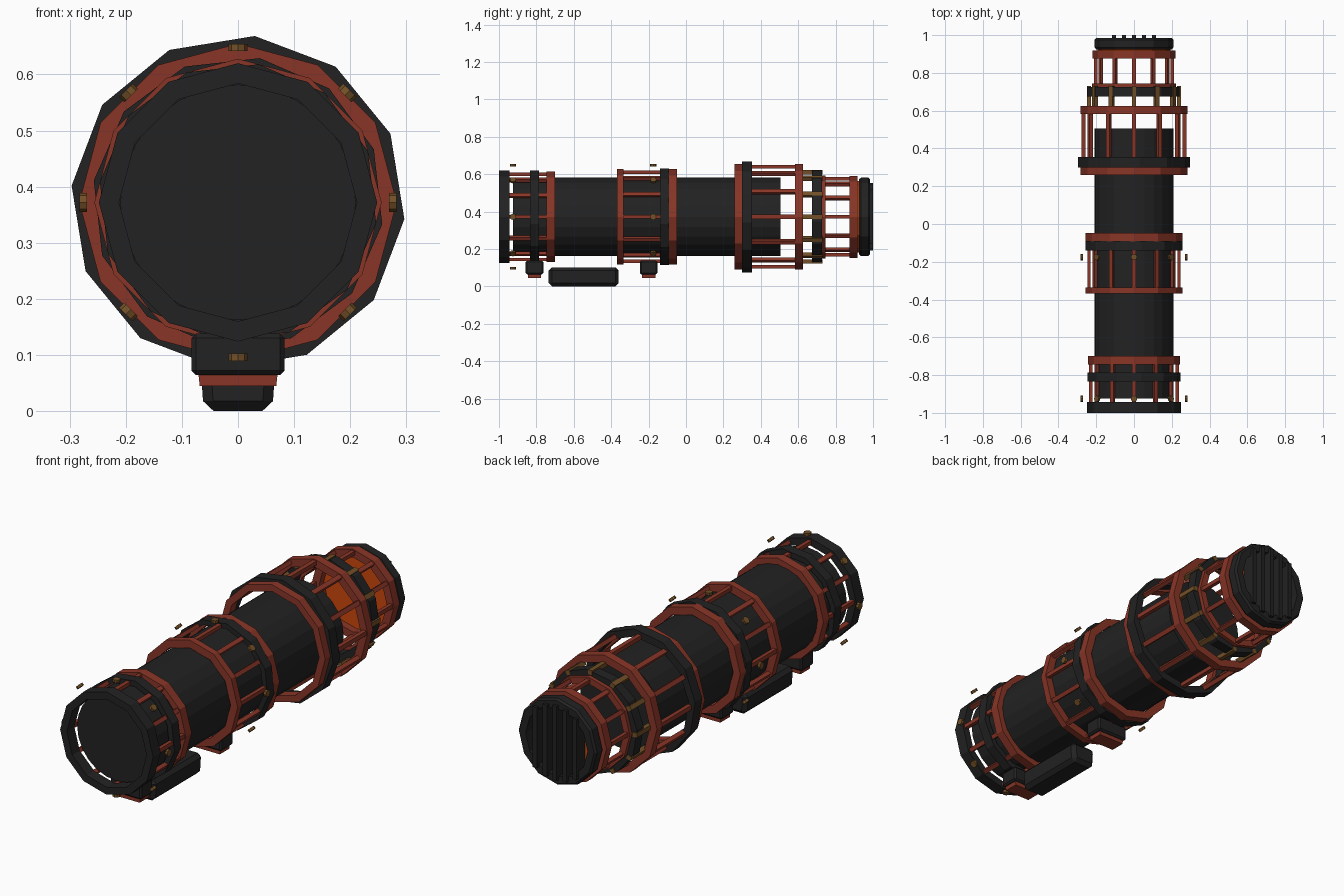
import bpy, bmesh, math
from mathutils import Matrix, Vector

if "Cube" in bpy.data.objects:
    bpy.data.objects.remove(bpy.data.objects["Cube"])

CZ = 0.372  # height of the barrel axis

def mat(name, col):
    m = bpy.data.materials.new(name)
    m.diffuse_color = (*col, 1)
    m.use_nodes = True
    m.node_tree.nodes["Principled BSDF"].inputs["Base Color"].default_value = m.diffuse_color
    return m

BLACK = mat("charcoal black", (0.016, 0.016, 0.016))
RED = mat("rust red", (0.25, 0.036, 0.02))
BRASS = mat("dark brass", (0.17, 0.08, 0.02))
GLOW = mat("glowing orange", (0.6, 0.065, 0.004))

def finish(bm, name, material):
    bmesh.ops.recalc_face_normals(bm, faces=bm.faces)
    me = bpy.data.meshes.new(name)
    bm.to_mesh(me)
    bm.free()
    me.materials.append(material)
    ob = bpy.data.objects.new(name, me)
    bpy.context.collection.objects.link(ob)
    return ob

def lathe(name, profile, sides, material, closed, turn=0.0):
    """Sweep (radius, y) points around the barrel axis."""
    bm = bmesh.new()
    loops = []
    for i in range(sides):
        a = 2 * math.pi * i / sides + turn
        loops.append([bm.verts.new((r * math.sin(a), y, CZ + r * math.cos(a))) for r, y in profile])
    n = len(profile)
    for i in range(sides):
        p, q = loops[i], loops[(i + 1) % sides]
        for j in range(n if closed else n - 1):
            k = (j + 1) % n
            bm.faces.new((p[j], p[k], q[k], q[j]))
    if not closed:
        bm.faces.new([l[0] for l in loops])
        bm.faces.new([l[-1] for l in loops])
    return finish(bm, name, material)

def ring(name, y0, y1, ro, ri, material, sides=12, turn=0.0):
    return lathe(name, [(ri, y0), (ro, y0), (ro, y1), (ri, y1)], sides, material, True, turn)

def bars(name, y0, y1, r, w, t, material, count=12, turn=0.0):
    """Ring of straight bars running along the barrel."""
    bm = bmesh.new()
    for i in range(count):
        a = 2 * math.pi * i / count + turn
        m = (Matrix.Translation((0, (y0 + y1) / 2, CZ)) @ Matrix.Rotation(a, 4, 'Y')
             @ Matrix.Translation((0, 0, r)) @ Matrix.Diagonal((w, y1 - y0, t, 1)))
        bmesh.ops.create_cube(bm, size=1, matrix=m)
    return finish(bm, name, material)

def box(name, x, y0, y1, z0, z1, material, bevel=0.0, taper=1.0):
    bm = bmesh.new()
    bmesh.ops.create_cube(bm, size=1)
    for v in bm.verts:
        s = taper if v.co.z < 0 else 1
        v.co = Vector((v.co.x * x * s, (y0 + y1) / 2 + v.co.y * (y1 - y0),
                       (z0 + z1) / 2 + v.co.z * (z1 - z0)))
    if bevel:
        bmesh.ops.bevel(bm, geom=bm.edges[:], offset=bevel, segments=1, affect='EDGES')
    return finish(bm, name, material)

# main barrel
lathe("barrel_body", [(0.21, -0.925), (0.21, 0.505)], 24, BLACK, False)

# front cage
ring("front_rim", -1.0, -0.943, 0.248, 0.212, BLACK)
bars("front_cage_bars", -0.95, -0.71, 0.228, 0.02, 0.018, RED)
ring("front_black_band", -0.835, -0.785, 0.249, 0.222, BLACK, turn=0.15)
ring("front_red_band", -0.745, -0.70, 0.243, 0.212, RED)

# middle cage
ring("middle_red_band_a", -0.368, -0.335, 0.256, 0.218, RED)
bars("middle_cage_bars", -0.345, -0.08, 0.238, 0.02, 0.018, RED)
ring("middle_black_band", -0.14, -0.09, 0.26, 0.235, BLACK, turn=0.15)
ring("middle_red_band_b", -0.092, -0.048, 0.256, 0.218, RED)

# large rear cage
ring("large_red_band_a", 0.26, 0.305, 0.283, 0.25, RED)
ring("large_black_band", 0.30, 0.354, 0.298, 0.262, BLACK, turn=0.1)
bars("large_cage_bars", 0.29, 0.60, 0.267, 0.022, 0.02, RED)
ring("large_red_band_b", 0.583, 0.625, 0.283, 0.245, RED)

# brass connectors and muzzle cage
bars("brass_connectors", 0.61, 0.73, 0.238, 0.022, 0.022, BRASS)
ring("muzzle_black_band", 0.675, 0.726, 0.248, 0.205, BLACK, turn=0.1)
ring("muzzle_red_band_a", 0.722, 0.745, 0.222, 0.19, RED)
bars("muzzle_cage_bars", 0.73, 0.89, 0.203, 0.02, 0.018, RED)
ring("muzzle_red_band_b", 0.875, 0.918, 0.219, 0.18, RED)

# muzzle end with glowing disc and grille slats
lathe("glow_disc", [(0.192, 0.91), (0.192, 0.93)], 12, GLOW, False)
lathe("muzzle_rim", [(0.165, 0.925), (0.2, 0.925), (0.209, 0.935), (0.209, 0.975),
                     (0.2, 0.985), (0.165, 0.985)], 12, BLACK, True)
for i in range(5):
    x = (i - 2) * 0.053
    h = math.sqrt(0.18 ** 2 - x * x)
    s = box(f"grille_slat_{i + 1}", 0.022, 0.935, 1.0, CZ - h, CZ + h, BLACK)
    s.location.x = x

# floating brass studs
for n, y in (("front", -0.925), ("middle", -0.175)):
    bm = bmesh.new()
    for i in range(8):
        m = (Matrix.Translation((0, y, CZ)) @ Matrix.Rotation(math.pi * i / 4, 4, 'Y')
             @ Matrix.Translation((0, 0, 0.276)))
        bmesh.ops.create_cone(bm, cap_ends=True, segments=8, radius1=0.017, radius2=0.017,
                              depth=0.013, matrix=m)
    finish(bm, n + "_studs", BRASS)

# mounting blocks and hand grip underneath
for n, y in (("front", -0.81), ("middle", -0.2)):
    box(n + "_mount", 0.165, y - 0.047, y + 0.047, 0.064, 0.138, BLACK, 0.008)
    box(n + "_mount_foot", 0.142, y - 0.036, y + 0.036, 0.045, 0.07, RED, 0, 0.96)
box("hand_grip", 0.136, -0.735, -0.36, 0.0, 0.102, BLACK, 0.018, 0.9)
